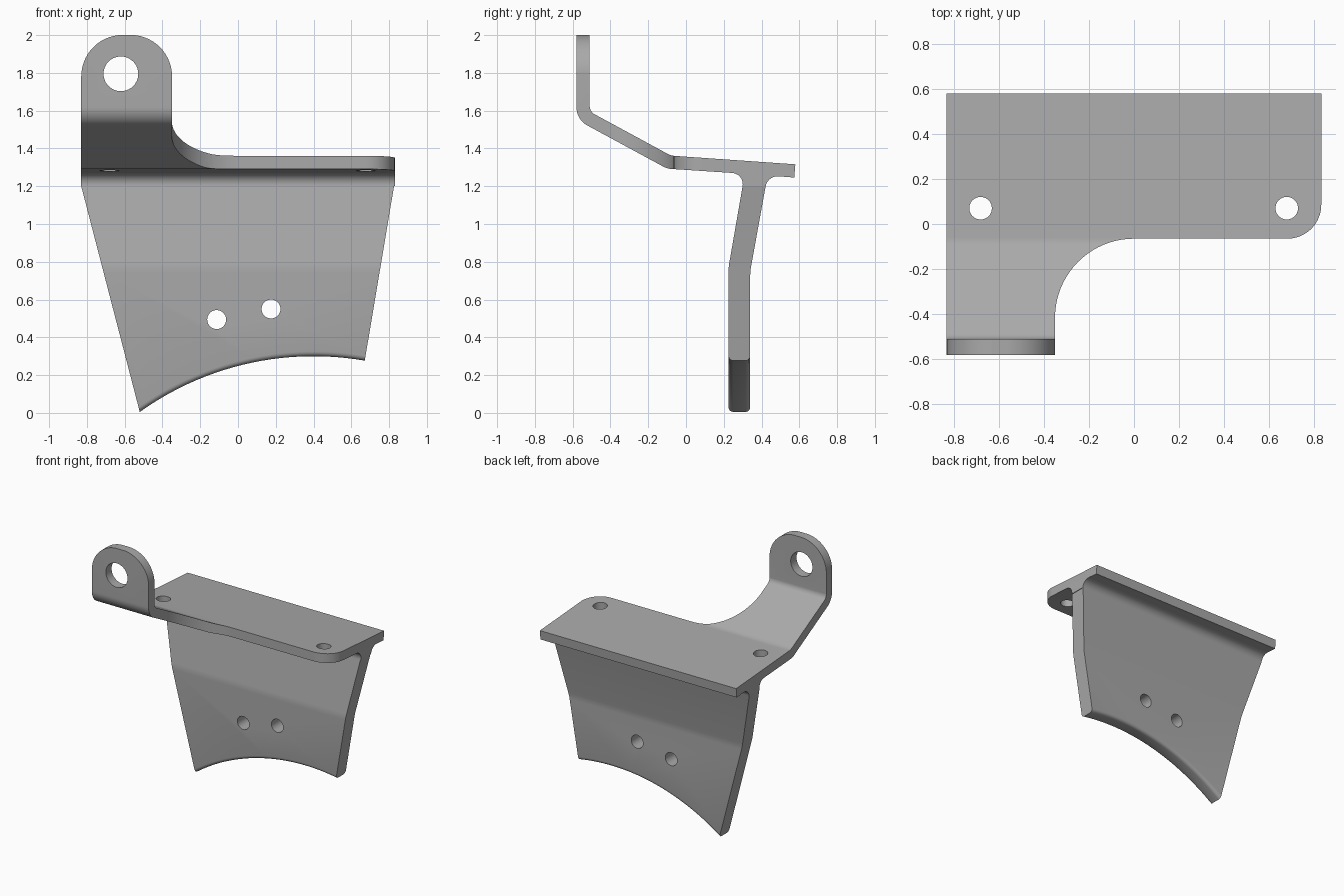
import bpy, bmesh, math
from mathutils import Vector

if "Cube" in bpy.data.objects:
    bpy.data.objects.remove(bpy.data.objects["Cube"])

metal = bpy.data.materials.new("plain grey metal")
metal.diffuse_color = (0.4, 0.4, 0.4, 1)
metal.use_nodes = True
metal.node_tree.nodes["Principled BSDF"].inputs["Base Color"].default_value = metal.diffuse_color


def rounded(corners, seg=10):
    """Polygon from (a, b, radius) corners, each filleted by its radius."""
    out, n = [], len(corners)
    for i, (a, b, r) in enumerate(corners):
        p = Vector((a, b))
        if r == 0:
            out.append(p)
            continue
        u = (Vector(corners[i - 1][:2]) - p).normalized()
        v = (Vector(corners[(i + 1) % n][:2]) - p).normalized()
        half = u.angle(v) / 2
        mid = (u + v).normalized()
        centre = p + mid * (r / math.sin(half))
        sweep = math.pi / 2 - half
        side = (u - mid * u.dot(mid)).normalized()
        for k in range(seg + 1):
            t = sweep * (1 - 2 * k / seg)
            out.append(centre + r * (side * math.sin(t) - mid * math.cos(t)))
    return out


def prism(name, pts, axis, lo, hi):
    """Extrude a 2D outline along the given axis."""
    def place(p, d):
        return {"x": (d, p[0], p[1]), "y": (p[0], d, p[1]), "z": (p[0], p[1], d)}[axis]
    bm = bmesh.new()
    a = [bm.verts.new(place(p, lo)) for p in pts]
    b = [bm.verts.new(place(p, hi)) for p in pts]
    bm.faces.new(a)
    bm.faces.new(b)
    for i in range(len(pts)):
        j = (i + 1) % len(pts)
        bm.faces.new((a[i], a[j], b[j], b[i]))
    bmesh.ops.recalc_face_normals(bm, faces=bm.faces)
    me = bpy.data.meshes.new(name)
    bm.to_mesh(me)
    bm.free()
    ob = bpy.data.objects.new(name, me)
    bpy.context.collection.objects.link(ob)
    me.materials.append(metal)
    return ob


def cut(ob, tool, op):
    m = ob.modifiers.new("cut", "BOOLEAN")
    m.object, m.operation, m.solver = tool, op, "EXACT"
    bpy.context.view_layer.objects.active = ob
    bpy.ops.object.modifier_apply(modifier=m.name)
    bpy.data.objects.remove(tool)


def circle(a, b, r, n=40):
    return [(a + r * math.cos(2 * math.pi * k / n), b + r * math.sin(2 * math.pi * k / n))
            for k in range(n)]


# Side profile: tab, sloping arm, top plate and bent web
bracket = prism("mounting_bracket", rounded([
    (-0.58, 2.0, 0), (-0.58, 1.553, 0.11), (-0.10, 1.293, 0.1), (0.311, 1.266, 0.06),
    (0.225, 0.77, 0.3), (0.225, -0.1, 0), (0.34, -0.1, 0), (0.34, 0.75, 0.3),
    (0.432, 1.257, 0.065), (0.573, 1.246, 0), (0.579, 1.316, 0), (-0.08, 1.362, 0.1),
    (-0.51, 1.595, 0.05), (-0.51, 2.0, 0)]), "x", -0.9, 0.9)

# Plan outline: rounded front corner and swept notch beside the arm
cut(bracket, prism("plan_cutter", rounded([
    (-0.95, 0.7, 0), (0.83, 0.7, 0), (0.83, -0.065, 0.15), (-0.35, -0.065, 0.35),
    (-0.35, -0.7, 0), (-0.95, -0.7, 0)], 20), "z", -0.3, 2.3), "INTERSECT")

# Front outline: round tab top, tapered web sides, arched lower edge
CX, CZ, R = 0.4, -1.282, 1.582
x0, x1 = -0.52, 0.671
arch = [(x, CZ + math.sqrt(R * R - (x - CX) ** 2), 0)
        for x in (x0 + (x1 - x0) * k / 24 for k in range(25))]
cut(bracket, prism("front_cutter", rounded(
    [(-0.83, 1.2, 0), (-0.83, 2.001, 0.22), (-0.349, 2.001, 0.22), (-0.349, 1.65, 0),
     (0.95, 1.65, 0), (0.95, 1.2, 0), (0.826, 1.2, 0)] + arch[::-1], 14),
    "y", -0.8, 0.8), "INTERSECT")

# Soften the long edges of the arch
bm = bmesh.new()
bm.from_mesh(bracket.data)


def on_arch(v):
    return v.co.z < 0.32 and abs(math.hypot(v.co.x - CX, v.co.z - CZ) - R) < 2e-3


edges = [e for e in bm.edges if all(on_arch(v) for v in e.verts)
         and abs(e.verts[0].co.y - e.verts[1].co.y) < 1e-3]
bmesh.ops.bevel(bm, geom=edges, offset=0.025, segments=4, profile=0.5, affect="EDGES")
bm.to_mesh(bracket.data)
bm.free()

# Drilled holes: tab eye, web pair, plate pair
for a, b, r, axis, lo, hi in (
        (-0.62, 1.795, 0.092, "y", -0.7, -0.4),
        (-0.113, 0.494, 0.05, "y", 0.1, 0.5), (0.175, 0.55, 0.05, "y", 0.1, 0.5),
        (-0.68, 0.07, 0.05, "z", 1.1, 1.6), (0.677, 0.07, 0.05, "z", 1.1, 1.6)):
    cut(bracket, prism("drill", circle(a, b, r), axis, lo, hi), "DIFFERENCE")

# Smooth bends, sharp edges
bpy.ops.object.select_all(action="DESELECT")
bracket.select_set(True)
bpy.context.view_layer.objects.active = bracket
bpy.ops.object.shade_smooth_by_angle(angle=math.radians(30))
